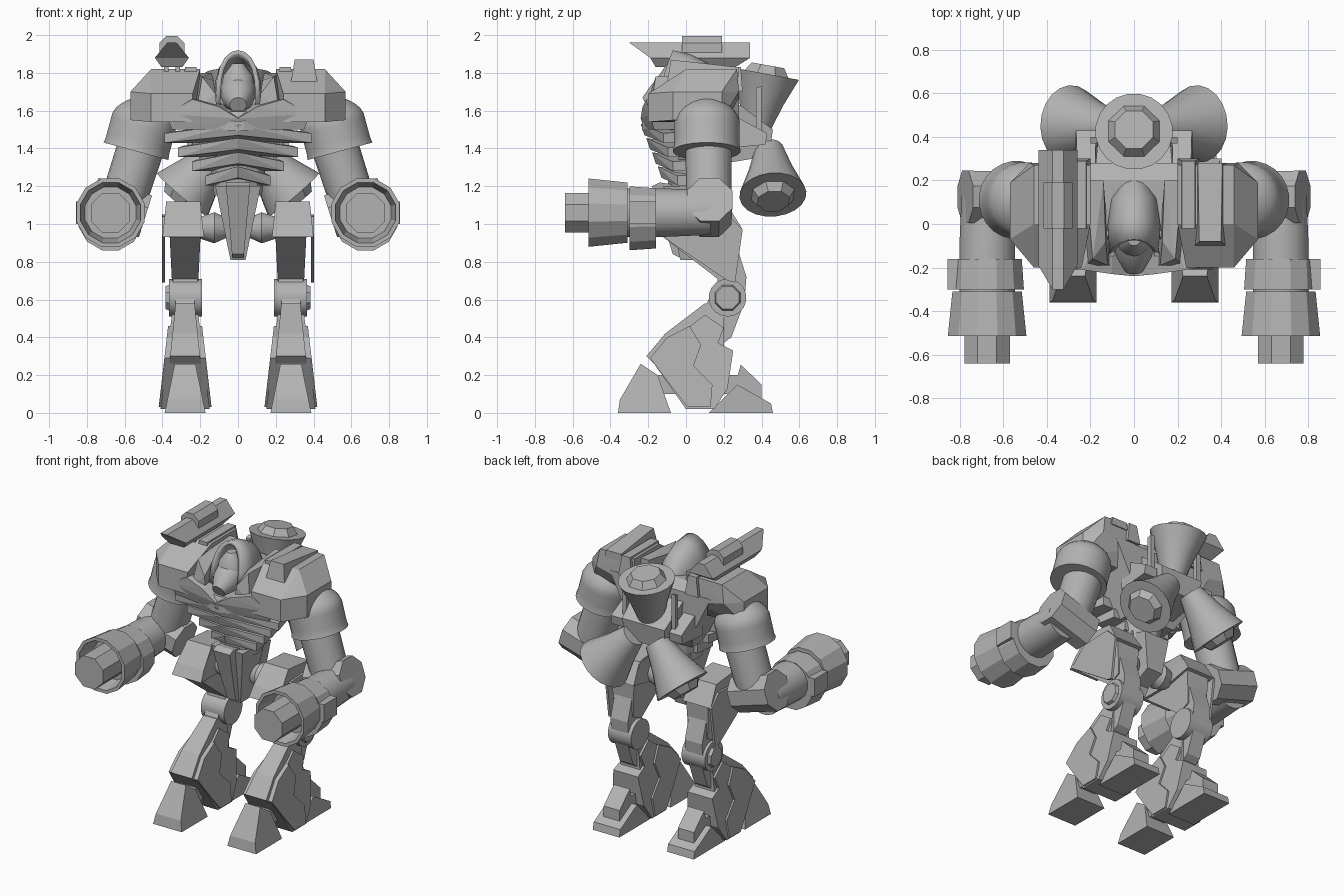
import bpy, bmesh, math
from mathutils import Vector

cube = bpy.data.objects.get("Cube")
if cube:
    bpy.data.objects.remove(cube, do_unlink=True)

grey = bpy.data.materials.new("plain_grey")
grey.use_nodes = True
GREY = (0.45, 0.45, 0.45, 1)
grey.diffuse_color = GREY
grey.node_tree.nodes["Principled BSDF"].inputs["Base Color"].default_value = GREY

LEG = .28       # distance of each leg from the middle
ARM = .675      # distance of each forearm from the middle
GUN = -.35      # distance of the shoulder gun from the middle


def finish(name, bm, smooth=False, pair=False):
    """Make an object; with pair, make its mirror on the other side too."""
    for side in ("left_", "right_") if pair else ("",):
        if side == "right_":
            for vert in bm.verts:
                vert.co.x = -vert.co.x
        bmesh.ops.recalc_face_normals(bm, faces=bm.faces[:])
        mesh = bpy.data.meshes.new(side + name)
        bm.to_mesh(mesh)
        mesh.materials.append(grey)
        if smooth:
            mesh.shade_smooth()
            mesh.set_sharp_from_angle(angle=math.radians(32))
        obj = bpy.data.objects.new(side + name, mesh)
        bpy.context.collection.objects.link(obj)
    bm.free()
    return obj


def corners(xs, ys, zs):
    """Every combination of the given coordinates."""
    return [(x, y, z) for x in xs for y in ys for z in zs]


def hull(name, points, pair=False):
    """Faceted block wrapped around a few points."""
    bm = bmesh.new()
    for point in points:
        bm.verts.new(point)
    result = bmesh.ops.convex_hull(bm, input=bm.verts[:])
    loose = {item for item in result["geom_interior"] if isinstance(item, bmesh.types.BMVert)}
    bmesh.ops.delete(bm, geom=list(loose), context="VERTS")
    bmesh.ops.dissolve_limit(bm, angle_limit=0.02, verts=bm.verts[:], edges=bm.edges[:])
    return finish(name, bm, pair=pair)


def slab(name, centre, low, high, profile, pair=True):
    """Side profile (y, z) spread across x, its half width going from low to high with height."""
    heights = [z for y, z in profile]
    bottom, top = min(heights), max(heights)
    bm = bmesh.new()
    ends = []
    for sign in (-1, 1):
        ends.append([bm.verts.new((centre + sign * (low + (high - low) * (z - bottom) / (top - bottom)), y, z))
                     for y, z in profile])
        bm.faces.new(ends[-1])
    for i in range(len(profile)):
        bm.faces.new((ends[0][i - 1], ends[0][i], ends[1][i], ends[1][i - 1]))
    return finish(name, bm, pair=pair)


def lathe(name, start, end, radii, sides=20, smooth=True, pair=False, steps=None):
    """Turned part with the radii spaced along its axis, evenly unless steps are given."""
    start, end = Vector(start), Vector(end)
    turn = (end - start).to_track_quat("Z", "Y")
    steps = steps or [i / (len(radii) - 1) for i in range(len(radii))]
    bm = bmesh.new()
    rings = []
    for step, radius in zip(steps, radii):
        angles = [math.tau * (i + 0.5) / sides for i in range(sides)]
        rings.append([bm.verts.new(start.lerp(end, step) + turn @ Vector((radius * math.cos(a), radius * math.sin(a), 0)))
                      for a in angles])
    for one, two in zip(rings, rings[1:]):
        for i in range(sides):
            bm.faces.new((one[i - 1], one[i], two[i], two[i - 1]))
    bm.faces.new(rings[0])
    bm.faces.new(rings[-1])
    return finish(name, bm, smooth, pair)


# Feet
slab("toe", LEG, .108, .055, [(-.36, 0), (-.35, .07), (-.24, .26), (-.15, .2), (-.08, 0)])
slab("heel_base", LEG, .1, .1, [(.12, 0), (.27, .15), (.45, .05), (.46, 0)])
slab("heel_block", LEG, .06, .06, [(.24, .08), (.29, .255), (.4, .15), (.4, .06)])
slab("ankle", LEG, .06, .06, [(-.2, .1), (-.15, .2), (.3, .2), (.27, .1)])

# Shins: narrow core between stepped layers that widen downwards
slab("shin_core", LEG, .1, .05, [(0, .1), (-.21, .3), (-.11, .42), (.1, .58), (.2, .56), (.2, .1)])
slab("shin_rear_layer", LEG, .13, .07, [(0, .02), (-.19, .29), (.1, .52), (.2, .45), (.17, .37), (.25, .33), (.22, .13), (.15, .02)])
slab("shin_front_layer", LEG, .14, .09, [(.01, .03), (-.07, .13), (-.19, .29), (-.1, .4), (.02, .46), (.08, .36),
                                         (.04, .25), (.14, .15), (.13, .03)])
slab("shin_link", LEG, .05, .05, [(-.05, .4), (.1, .56), (.14, .64), (.3, .56), (.24, .4), (.1, .3)])

# Knees
lathe("knee", (.19, .22, .61), (.365, .22, .61), (.1, .1), 18, pair=True)
lathe("knee_cap", (.36, .22, .61), (.385, .22, .61), (.075, .065), 8, False, True)
slab("knee_link", LEG, .065, .065, [(.16, .85), (.27, .88), (.32, .72), (.31, .6), (.15, .6), (.17, .72)])

# Thighs
slab("thigh", LEG, .07, .09, [(-.12, .93), (-.1, 1), (0, 1.1), (.22, 1.1), (.28, .96), (.27, .74), (.18, .7)])
slab("thigh_armour", .29, .11, .09, [(-.14, .93), (-.1, 1), (0, 1.12), (.22, 1.1), (.3, .97), (.1, .93)])
slab("thigh_side_plate", .395, .008, .008, [(-.12, .93), (0, 1.04), (.22, 1.05), (.3, .97), (.26, .69), (.22, .7)])

# Pelvis
lathe("hip_joint", (.05, .08, .98), (.2, .08, .98), (.05, .085, .06), 12, pair=True)
slab("pelvis_front", 0, .04, .12, [(-.03, .81), (-.12, 1.2), (.12, 1.2), (.1, .95), (.06, .81)], False)
slab("pelvis_ridge", 0, .03, .065, [(-.07, .84), (-.18, 1.2), (-.14, 1.22), (0, 1.2), (-.03, .82)], False)
slab("pelvis_rear", 0, .05, .1, [(.06, .86), (.08, 1.2), (.22, 1.16), (.2, .92)], False)

# Torso
lathe("waist", (0, .04, 1.15), (0, .04, 1.36), (.13, .16), 12, False)
slab("torso_core", 0, .17, .4, [(-.02, 1.28), (-.1, 1.55), (-.06, 1.72), (.2, 1.74), (.28, 1.7), (.28, 1.45), (.18, 1.28)], False)
for i in range(4):
    width, height = .39 - .073 * i, 1.53 - .075 * i
    front, flank = .03 * i - .24, .025 * i - .12
    hull("chest_rib", [(0, front, height), (0, front + .02, height - .06)]
         + corners((0, width * .9), (flank + .14,), (height - .04, height - .1))
         + corners((width,), (flank,), (height - .05, height - .1)), pair=True)
hull("chest_plate", [(0, -.24, 1.56), (0, -.22, 1.5), (.1, -.23, 1.62), (.24, -.21, 1.66), (.38, -.19, 1.58), (.35, -.17, 1.5),
                     (.1, 0, 1.66), (.34, 0, 1.66)] + corners((0, .3), (0,), (1.5, 1.58)), pair=True)
hull("collar_wall", [(.12, -.19, 1.69), (.19, -.16, 1.78), (.13, -.08, 1.76)]
     + corners((.14, .22), (.2,), (1.6, 1.8)) + corners((.11, .22), (-.19,), (1.6,)), pair=True)
lathe("collar", (0, -.07, 1.53), (0, -.09, 1.62), (.17, .16, .12), 16, False)

# Head under an open hood
lathe("head", (0, 0, 1.74), (0, -.21, 1.63), (.095, .095, .085, .045), 14)
lathe("head_crown", (0, -.06, 1.66), (0, -.07, 1.85), (.09, .09, .08, .03), 14)
bm = bmesh.new()
arches = []
for y, width, top, lean in ((-.07, .118, 1.92, -.08), (.02, .127, 1.9, -.04), (.12, .108, 1.85, 0), (.2, .06, 1.74, 0)):
    arch = []
    for k in range(11):
        angle = math.pi * k / 10
        rise = max(math.sin(angle), 0)
        arch.append(bm.verts.new((width * math.cos(angle), y + lean * (1 - rise), 1.62 + (top - 1.62) * rise ** .65)))
    arches.append(arch)
for one, two in zip(arches, arches[1:]):
    for k in range(10):
        bm.faces.new((one[k], one[k + 1], two[k + 1], two[k]))
bm.faces.new(arches[-1])
hood = finish("hood", bm, True)
shell = hood.modifiers.new("thickness", "SOLIDIFY")
shell.thickness = .025

# Shoulder pads
hull("shoulder_pad", corners((.2, .46), (0, .27), (1.7, 1.82)) + corners((.24, .46), (-.2,), (1.54, 1.69))
     + corners((.57,), (-.07, .19), (1.55, 1.7)) + [(.48, .28, 1.7), (.25, .28, 1.65), (.25, .2, 1.54)], pair=True)
slab("shoulder_top_ridge", .25, .05, .03, [(-.02, 1.78), (-.02, 1.83), (.29, 1.83), (.3, 1.7)])

# Arms
dome = [.172 * math.sin(math.pi / 2 * max(k, .4) / 6) for k in range(6)]
lathe("upper_arm", (.455, .11, 1.7), (.54, .11, 1.385), dome + [.175] * 6 + [.18], 24, pair=True)
lathe("lower_arm_link", (.51, .12, 1.42), (.62, .12, 1.08), (.125, .12), 18, pair=True)
lathe("elbow", (.49, .125, 1.04), (.775, .125, 1.13), (.125, .13), 8, False, True)
lathe("forearm", (ARM, .13, 1.06), (ARM, -.33, 1.06), (.12, .13, .13), 16, pair=True)
lathe("forearm_band", (ARM, -.16, 1.03), (ARM, -.3, 1.03), (.165, .175), 12, False, True)
hull("forearm_block", corners((.8, .858), (-.3, -.16), (1, 1.12)), True)
lathe("cannon_drum", (ARM, -.31, 1.06), (ARM, -.515, 1.06), (.165, .187, .165, .14), 12, False, True, (0, 1, 1, .4))
lathe("cannon_barrel", (ARM, -.38, 1.06), (ARM, -.64, 1.06), (.113, .113), 8, False, True)

# Back thrusters
bell = (.075, .12, .178)
lathe("lower_thruster", (.085, .44, 1.4), (.295, .46, 1.155), bell, pair=True)
lathe("lower_thruster_core", (.295, .46, 1.155), (.324, .463, 1.12), (.12, .09), 8, False, True)
lathe("upper_thruster", (0, .37, 1.5), (0, .425, 1.795), bell)
lathe("upper_thruster_core", (0, .425, 1.79), (0, .434, 1.84), (.13, .095), 8, False)
slab("backpack", 0, .14, .18, [(.2, 1.32), (.2, 1.68), (.3, 1.62), (.46, 1.5), (.44, 1.36)], False)
slab("backpack_fin", .185, .015, .015, [(.37, 1.45), (.37, 1.72), (.4, 1.73), (.4, 1.45)])
slab("backpack_side", .22, .05, .04, [(.2, 1.4), (.2, 1.6), (.28, 1.56), (.43, 1.48), (.42, 1.42)])

# Shoulder gun on the right, sensor on the left
slab("gun_rail_top", GUN, .09, .025, [(-.19, 1.88), (-.3, 1.96), (.34, 1.96), (.34, 1.88)], False)
slab("gun_rail_base", GUN, .055, .09, [(-.16, 1.83), (-.19, 1.88), (.34, 1.88), (.26, 1.83)], False)
lathe("gun_sight", (GUN, -.02, 1.93), (GUN, .19, 1.93), (.072, .072), 8, False)
for offset in (-.03, .03):
    hull("gun_mount", corners((GUN + offset - .012, GUN + offset + .012), (-.02, .18), (1.78, 1.85)))
slab("shoulder_sensor", -GUN, .07, .05, [(-.1, 1.75), (-.08, 1.87), (.28, 1.83), (.28, 1.78)], False)
